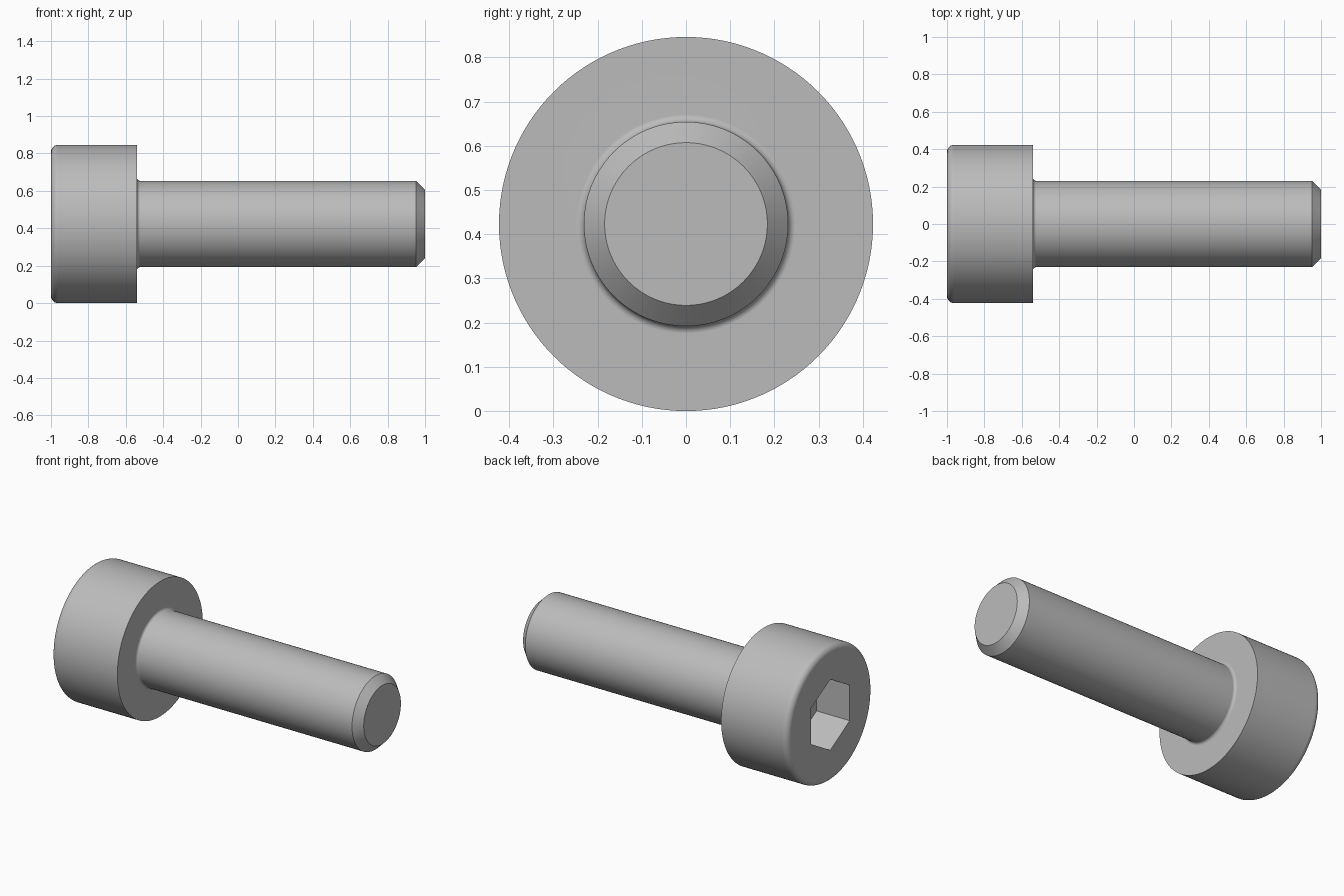
import bpy
import bmesh
from math import sin, cos, pi, radians
from mathutils import Matrix, Vector

cube = bpy.data.objects.get("Cube")
if cube:
    bpy.data.objects.remove(cube, do_unlink=True)

SEGMENTS = 120
HEAD_R, SHANK_R, TIP_R = 0.423, 0.231, 0.184
UNDERSIDE_X = -0.54          # where the head meets the shank
RIM, NECK, CHAMFER = 0.038, 0.017, 0.048
HEX_R, HEX_DEPTH = 0.222, 0.23


def arc(cx, cr, radius, start, end, steps=8):
    """Points (x, radius) along a fillet, angles in degrees."""
    angles = [radians(start + (end - start) * i / steps) for i in range(steps + 1)]
    return [(cx + radius * cos(a), cr + radius * sin(a)) for a in angles]


def ring(bm, x, radius, count):
    """Closed loop of vertices around the x axis, first one at the top."""
    return [bm.verts.new((x, radius * sin(2 * pi * i / count),
                          radius * cos(2 * pi * i / count))) for i in range(count)]


def skin(bm, a, b):
    """Quads between two equal rings."""
    n = len(a)
    return [bm.faces.new((a[i], a[(i + 1) % n], b[(i + 1) % n], b[i])) for i in range(n)]


def loop_edges(bm, loop):
    return [bm.edges.get((v, loop[(i + 1) % len(loop)])) for i, v in enumerate(loop)]


# Steel material
steel = bpy.data.materials.new("steel grey")
steel.use_nodes = True
colour = (0.5, 0.5, 0.5, 1)
steel.diffuse_color = colour
steel.node_tree.nodes["Principled BSDF"].inputs["Base Color"].default_value = colour

# Outline: rounded rim, head side, underside, neck fillet, shank, chamfered tip
profile = arc(-1 + RIM, HEAD_R - RIM, RIM, 180, 90)
profile.append((UNDERSIDE_X, HEAD_R))
profile += arc(UNDERSIDE_X + NECK, SHANK_R + NECK, NECK, 180, 270)
profile += [(1 - CHAMFER, SHANK_R), (1, TIP_R)]

bm = bmesh.new()
rings = [ring(bm, x, r, SEGMENTS) for x, r in profile]
for a, b in zip(rings, rings[1:]):
    skin(bm, a, b)
bm.faces.new(rings[-1])

# Hexagonal socket with a flat floor
mouth = ring(bm, -1, HEX_R, 6)
floor = ring(bm, -1 + HEX_DEPTH, HEX_R, 6)
skin(bm, mouth, floor)
bm.faces.new(floor)

# Flat head face around the socket: a fan at each corner, a triangle at each side
step = SEGMENTS // 6
outer = rings[0]
for k in range(6):
    for i in range(k * step - step // 2, k * step + step // 2):
        bm.faces.new((mouth[k], outer[i % SEGMENTS], outer[(i + 1) % SEGMENTS]))
    bm.faces.new((mouth[k], mouth[(k + 1) % 6], outer[k * step + step // 2]))

bmesh.ops.recalc_face_normals(bm, faces=bm.faces[:])
bmesh.ops.translate(bm, verts=bm.verts[:], vec=Vector((0, 0, HEAD_R)))
mesh = bpy.data.meshes.new("socket_head_screw")
bm.to_mesh(mesh)
bm.free()
mesh.materials.append(steel)

screw = bpy.data.objects.new("socket_head_screw", mesh)
bpy.context.collection.objects.link(screw)
bpy.ops.object.select_all(action='DESELECT')
screw.select_set(True)
bpy.context.view_layer.objects.active = screw
bpy.ops.object.shade_smooth_by_angle(angle=radians(30))

# Keep the flat and cylindrical areas clean beside the fillets
weighted = screw.modifiers.new("clean_shading", 'WEIGHTED_NORMAL')
weighted.keep_sharp = True
